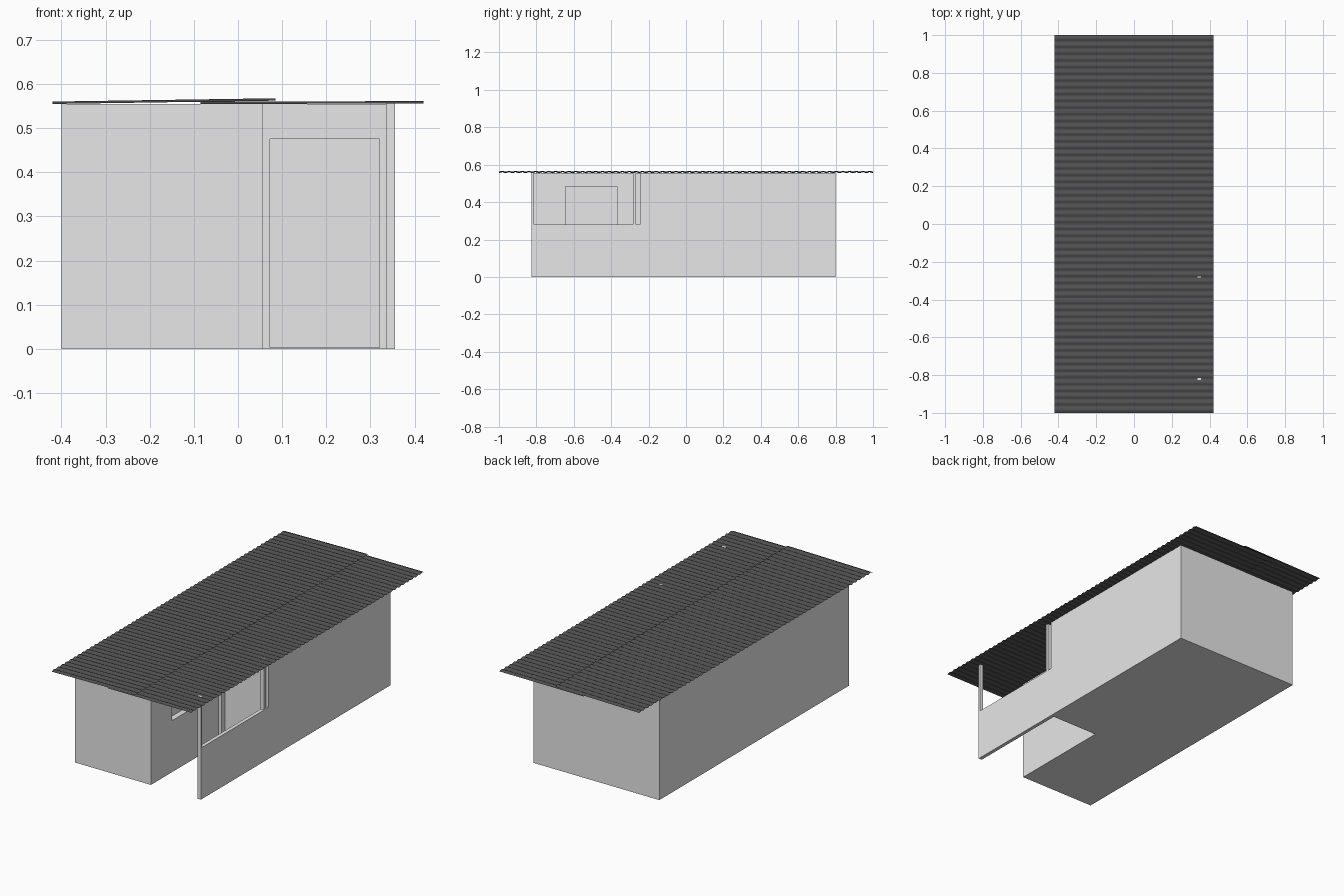
import bpy, bmesh, math
from mathutils import Vector

if "Cube" in bpy.data.objects:
    bpy.data.objects.remove(bpy.data.objects["Cube"])

def material(name, v):
    m = bpy.data.materials.new(name)
    m.diffuse_color = (v, v, v, 1)
    m.use_nodes = True
    m.node_tree.nodes["Principled BSDF"].inputs["Base Color"].default_value = m.diffuse_color
    return m

plaster = material("pale_grey_plaster", 0.8)
sheet_metal = material("dark_grey_sheet", 0.08)

def add(name, bm, mat):
    me = bpy.data.meshes.new(name)
    bm.to_mesh(me)
    bm.free()
    ob = bpy.data.objects.new(name, me)
    bpy.context.collection.objects.link(ob)
    if mat:
        me.materials.append(mat)
    return ob

def prism(name, points, direction, mat):
    """Extrude a flat outline along a direction into a closed solid."""
    bm = bmesh.new()
    face = bm.faces.new([bm.verts.new(p) for p in points])
    ext = bmesh.ops.extrude_face_region(bm, geom=[face], use_keep_orig=True)
    verts = [g for g in ext["geom"] if isinstance(g, bmesh.types.BMVert)]
    bmesh.ops.translate(bm, verts=verts, vec=Vector(direction))
    bmesh.ops.recalc_face_normals(bm, faces=bm.faces)
    return add(name, bm, mat)

def box(name, x, y, z, mat):
    pts = [(x[0], y[0], z[0]), (x[1], y[0], z[0]), (x[1], y[1], z[0]), (x[0], y[1], z[0])]
    return prism(name, pts, (0, 0, z[1] - z[0]), mat)

X0, XN, XW, X1 = -0.40, 0.055, 0.335, 0.355   # left, porch, inner wall, outer wall
Y0, YN, Y1 = -0.826, -0.246, 0.80             # front, porch back, rear
H, SILL = 0.555, 0.28

# house body: L-shaped plan with an open porch in the front right corner
plan = [(X0, Y0), (XN, Y0), (XN, YN), (XW, YN), (XW, Y1), (X0, Y1)]
body = prism("house_body", [(x, y, 0) for x, y in plan], (0, 0, H), plaster)

# recessed door and window
cutters = [
    box("door_cutter", (0.073, 0.32), (YN - 0.02, YN + 0.03), (0.003, 0.475), None),
    box("window_cutter", (XN - 0.03, XN + 0.02), (-0.645, -0.37), (SILL, 0.483), None),
]
for c in cutters:
    mod = body.modifiers.new("recess", 'BOOLEAN')
    mod.operation = 'DIFFERENCE'
    mod.solver = 'EXACT'
    mod.object = c
    bpy.context.view_layer.objects.active = body
    bpy.ops.object.modifier_apply(modifier=mod.name)
    bpy.data.objects.remove(c)

# right side wall, dropping to a low parapet along the porch
side = [(Y0, 0), (Y1, 0), (Y1, H), (YN, H), (YN, SILL), (Y0, SILL)]
prism("side_wall", [(XW, y, z) for y, z in side], (X1 - XW, 0, 0), plaster)

# porch posts, just reaching through the roof troughs
for name, y in (("front_post", (-0.826, -0.814)), ("rear_post", (-0.284, -0.268))):
    box(name, (XW, X1), y, (SILL, 0.5575), plaster)

# two overlapping corrugated roof sheets
WAVES, SEG, AMP = 56, 8, 0.0027
def roof_sheet(name, xa, za, xb, zb):
    bm = bmesh.new()
    rows = []
    for i in range(WAVES * SEG + 1):
        y = -1 + 2 * i / (WAVES * SEG)
        w = -AMP * math.cos(2 * math.pi * i / SEG)
        rows.append((bm.verts.new((xa, y, za + w)), bm.verts.new((xb, y, zb + w))))
    for a, b in zip(rows, rows[1:]):
        f = bm.faces.new((a[0], a[1], b[1], b[0]))
        f.smooth = True
    return add(name, bm, sheet_metal)

roof_sheet("left_roof_sheet", -0.42, 0.5575, 0.085, 0.565)
roof_sheet("right_roof_sheet", -0.085, 0.5575, 0.42, 0.5585)
